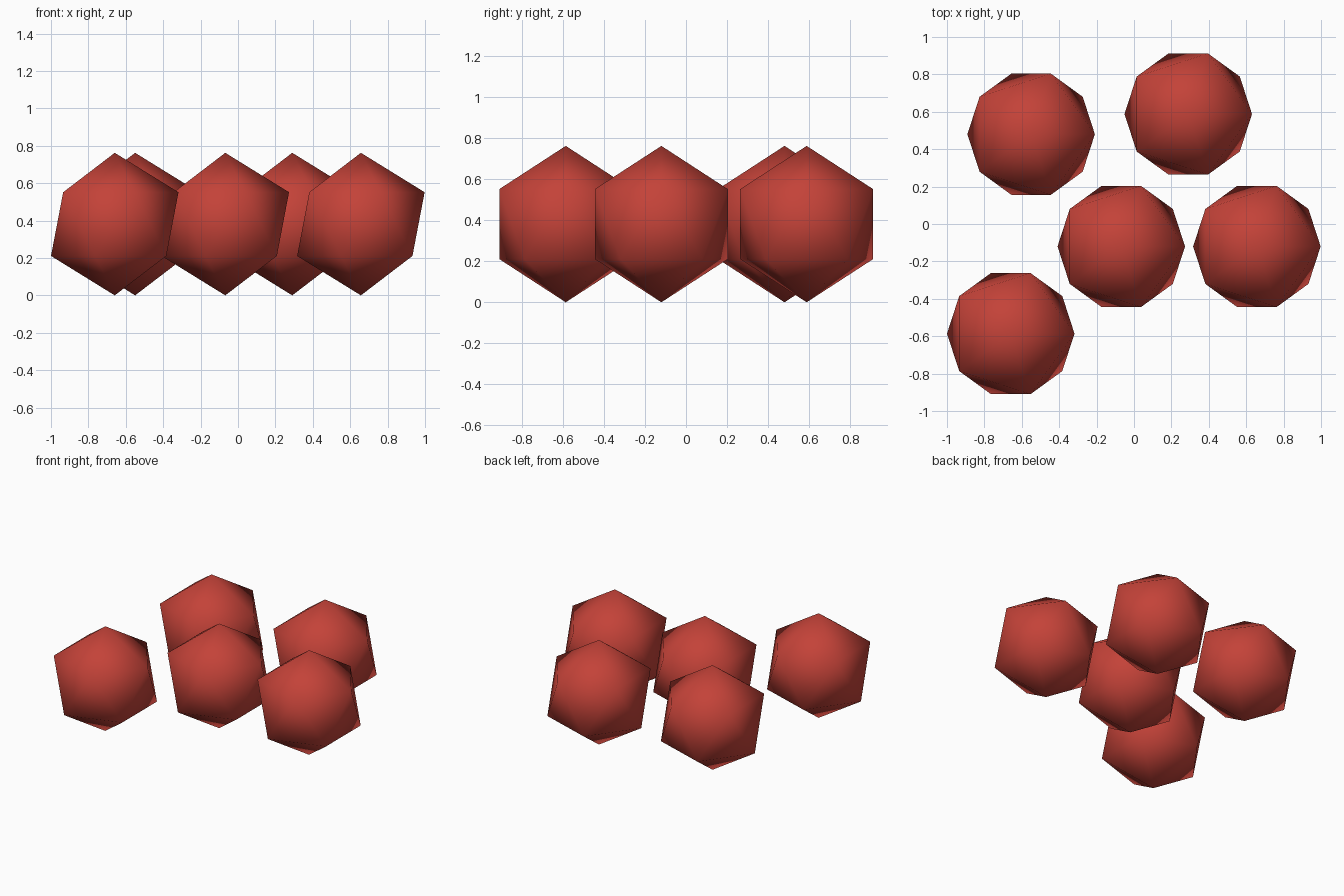
import bpy

if "Cube" in bpy.data.objects:
    bpy.data.objects.remove(bpy.data.objects["Cube"])

RADIUS = 0.381

# Shared red material
red = bpy.data.materials.new("red")
red.diffuse_color = (0.55, 0.055, 0.04, 1)
red.use_nodes = True
red.node_tree.nodes["Principled BSDF"].inputs["Base Color"].default_value = red.diffuse_color


# One smooth-shaded 20-sided ball resting on the ground
def ball(name, x, y):
    bpy.ops.mesh.primitive_ico_sphere_add(subdivisions=1, radius=RADIUS,
                                          location=(x, y, RADIUS))
    obj = bpy.context.object
    obj.name = name
    obj.data.materials.append(red)
    bpy.ops.object.shade_smooth()


# Loose cluster of five separate balls
CENTRES = [(-0.659, -0.586), (-0.55, 0.48), (0.29, 0.588),
           (-0.068, -0.12), (0.657, -0.12)]
for i, (x, y) in enumerate(CENTRES, 1):
    ball(f"berry_{i}", x, y)
